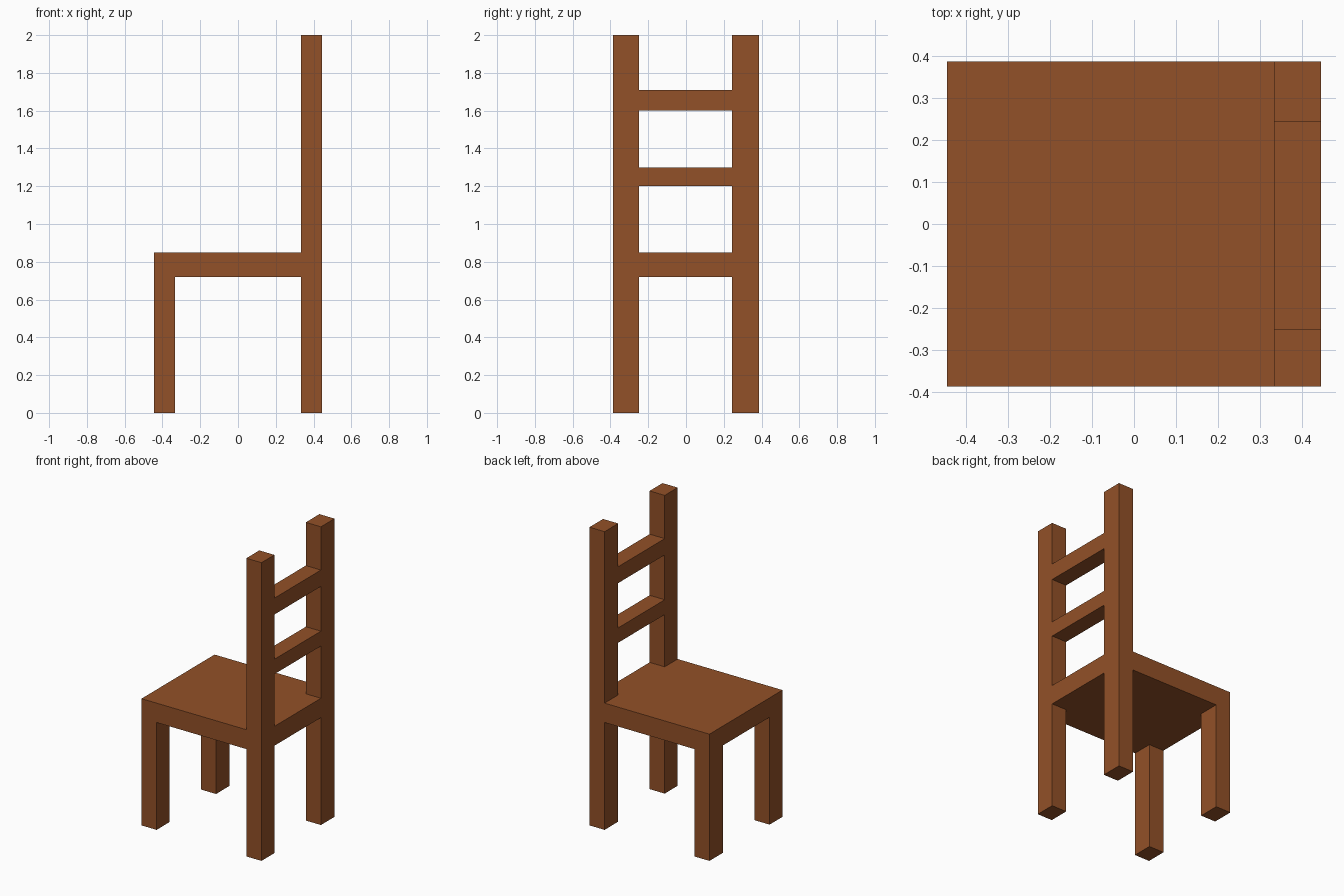
import bpy
import bmesh

if "Cube" in bpy.data.objects:
    bpy.data.objects.remove(bpy.data.objects["Cube"])

X, Y = 0.445, 0.387            # half depth (front to back rest) and half width
XI = 0.333                     # inner x face of legs and posts
YL, YR = -0.25, 0.243          # inner y faces of legs and posts
SEAT_Z0, SEAT_Z1, TOP = 0.72, 0.85, 2.0

wood = bpy.data.materials.new("brown_wood")
wood.diffuse_color = (0.29, 0.082, 0.021, 1)
wood.use_nodes = True
wood.node_tree.nodes["Principled BSDF"].inputs["Base Color"].default_value = wood.diffuse_color


def prism(name, outline, z0, z1):
    """Extrude a counter-clockwise xy outline from z0 to z1."""
    bm = bmesh.new()
    face = bm.faces.new([bm.verts.new((x, y, z0)) for x, y in outline])
    top = bmesh.ops.extrude_face_region(bm, geom=[face])["geom"]
    bmesh.ops.translate(bm, vec=(0, 0, z1 - z0),
                        verts=[v for v in top if isinstance(v, bmesh.types.BMVert)])
    bmesh.ops.recalc_face_normals(bm, faces=bm.faces)
    mesh = bpy.data.meshes.new(name)
    bm.to_mesh(mesh)
    bm.free()
    mesh.materials.append(wood)
    obj = bpy.data.objects.new(name, mesh)
    bpy.context.collection.objects.link(obj)
    return obj


def box(name, x0, x1, y0, y1, z0, z1):
    return prism(name, [(x0, y0), (x1, y0), (x1, y1), (x0, y1)], z0, z1)


# Seat slab, notched around the two back posts
prism("seat", [(-X, -Y), (XI, -Y), (XI, YL), (X, YL),
               (X, YR), (XI, YR), (XI, Y), (-X, Y)], SEAT_Z0, SEAT_Z1)

# Short legs under the seat and tall posts that carry the backrest
for side, y0, y1 in (("right", -Y, YL), ("left", YR, Y)):
    box(f"front_leg_{side}", -X, -XI, y0, y1, 0, SEAT_Z0)
    box(f"back_post_{side}", XI, X, y0, y1, 0, TOP)

# Backrest rails between the posts
for name, z0, z1 in (("lower", 1.2, 1.3), ("upper", 1.6, 1.71)):
    box(f"back_rail_{name}", XI, X, YL, YR, z0, z1)
